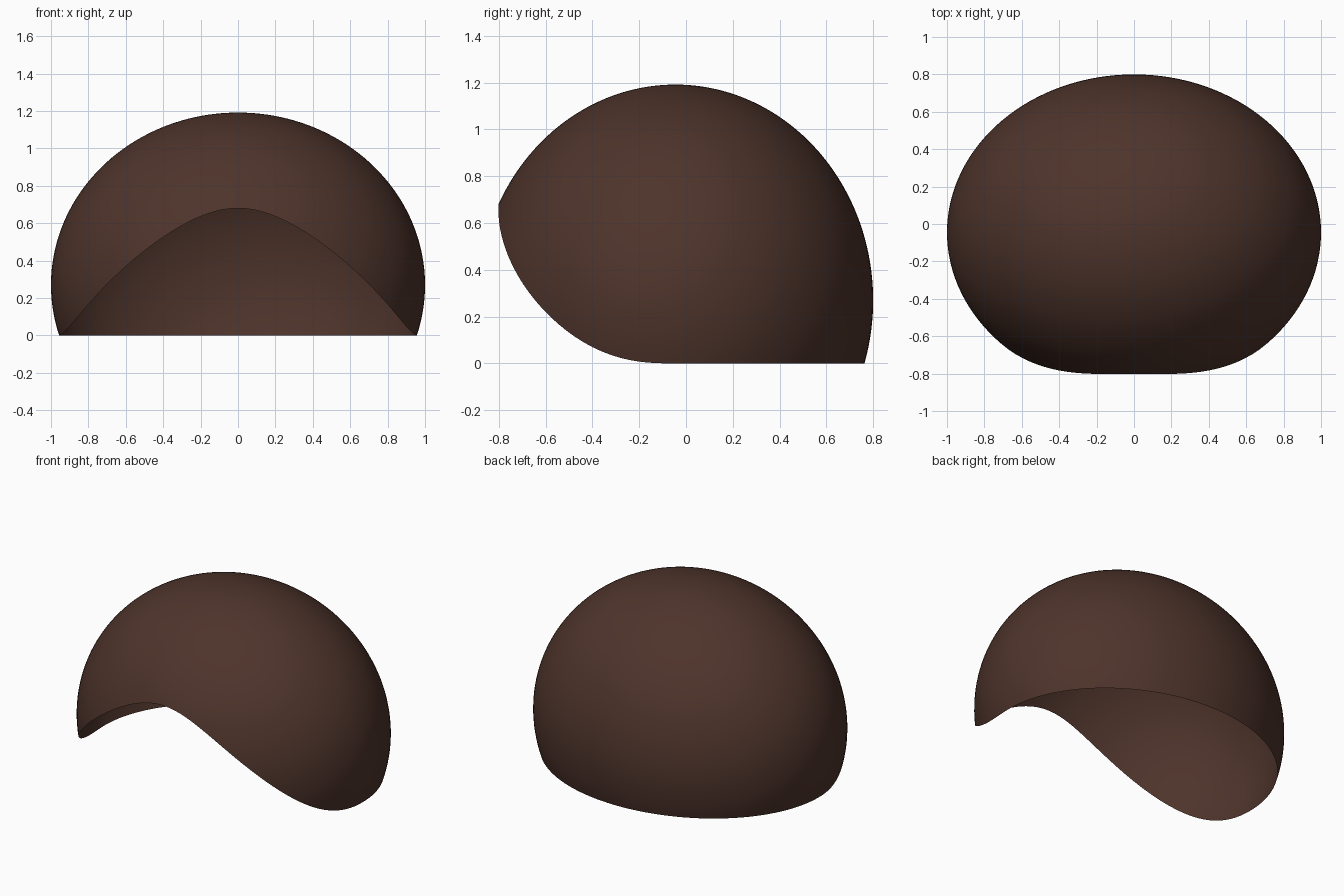
import bpy, bmesh
from math import sin, cos, asin, pi

if "Cube" in bpy.data.objects:
    bpy.data.objects.remove(bpy.data.objects["Cube"])

SEGS, RINGS = 128, 48
CENTRE = (0.0, -0.045, 0.27)
RX, RY, RZ = 1.0, 0.845, 0.922
FRONT_Z = 0.68


def rim_elevation(a):
    """Elevation of the lower rim; a = 0 faces front, rises into an arch there."""
    z = FRONT_Z * max(cos(a), 0.0) ** 2.7
    return asin((z - CENTRE[2]) / RZ)


def dome_point(a, e):
    return (CENTRE[0] + RX * cos(e) * sin(a),
            CENTRE[1] - RY * cos(e) * cos(a),
            CENTRE[2] + RZ * sin(e))


# Open dome: rings spread evenly from the arched rim up to the crown
bm = bmesh.new()
rings = []
for r in range(RINGS):
    ring = []
    for s in range(SEGS):
        a = 2 * pi * s / SEGS
        low = rim_elevation(a)
        ring.append(bm.verts.new(dome_point(a, low + (pi / 2 - low) * r / RINGS)))
    rings.append(ring)
crown = bm.verts.new(dome_point(0, pi / 2))
for lo, hi in zip(rings, rings[1:]):
    for s in range(SEGS):
        t = (s + 1) % SEGS
        bm.faces.new((lo[s], lo[t], hi[t], hi[s]))
for s in range(SEGS):
    bm.faces.new((rings[-1][s], rings[-1][(s + 1) % SEGS], crown))
for f in bm.faces:
    f.smooth = True

mesh = bpy.data.meshes.new("hair_cap")
bm.to_mesh(mesh)
bm.free()
cap = bpy.data.objects.new("hair_cap", mesh)
bpy.context.collection.objects.link(cap)

# Dark brown
brown = bpy.data.materials.new("dark_brown")
brown.diffuse_color = (0.076, 0.034, 0.024, 1)
brown.use_nodes = True
brown.node_tree.nodes["Principled BSDF"].inputs["Base Color"].default_value = brown.diffuse_color
mesh.materials.append(brown)
